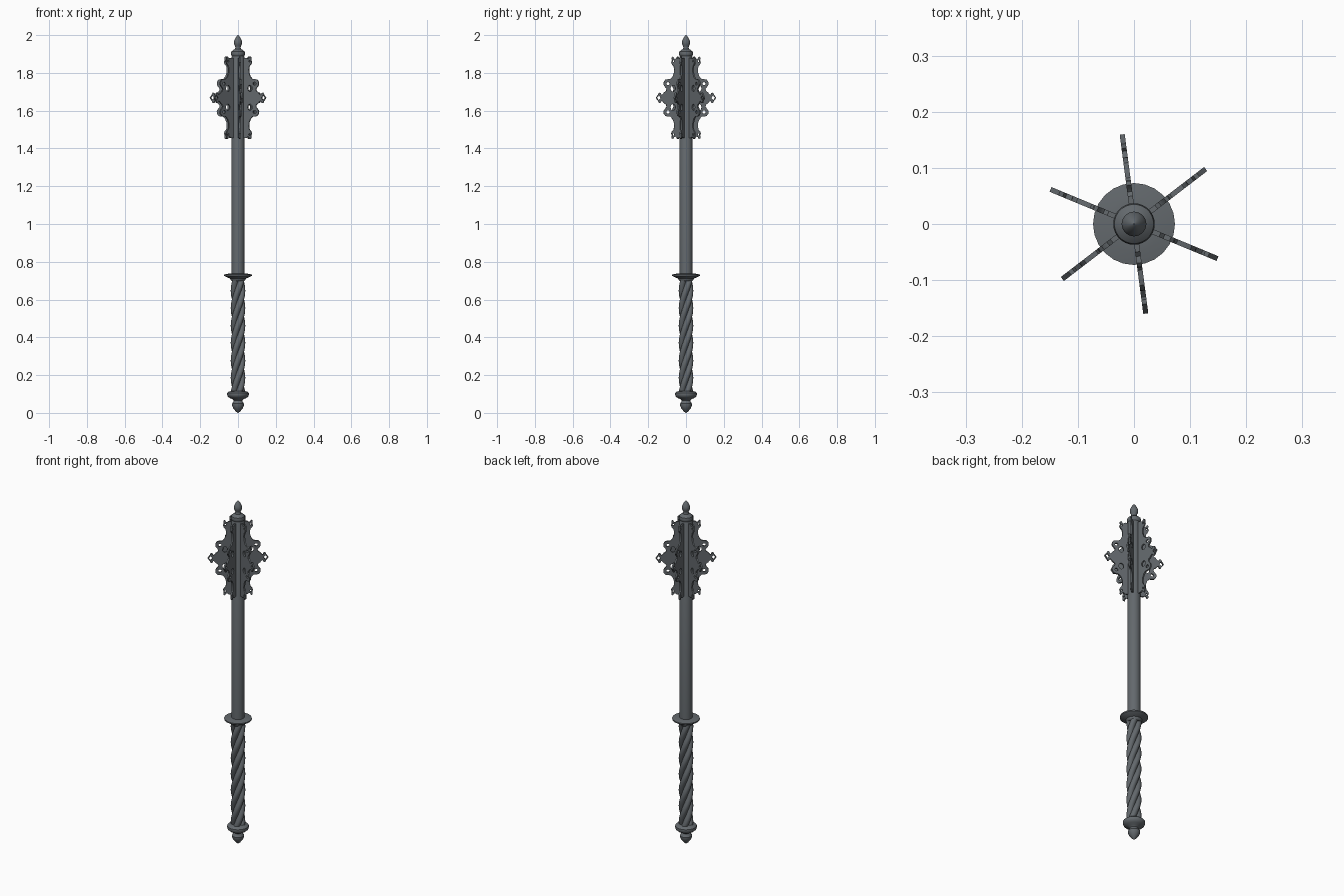
import bpy, bmesh, math
from mathutils import Matrix, Vector

if "Cube" in bpy.data.objects:
    bpy.data.objects.remove(bpy.data.objects["Cube"])

steel = bpy.data.materials.new("dark steel")
steel.diffuse_color = (0.125, 0.14, 0.152, 1)
steel.use_nodes = True
steel.node_tree.nodes["Principled BSDF"].inputs["Base Color"].default_value = steel.diffuse_color


def finish(obj, angle=35):
    obj.data.materials.clear()
    obj.data.materials.append(steel)
    bpy.ops.object.select_all(action='DESELECT')
    obj.select_set(True)
    bpy.context.view_layer.objects.active = obj
    bpy.ops.object.shade_smooth_by_angle(angle=math.radians(angle))


def grid_object(name, rings):
    """Skin a stack of closed rings and cap both ends."""
    bm = bmesh.new()
    rows = [[bm.verts.new(p) for p in ring] for ring in rings]
    n = len(rows[0])
    for a, b in zip(rows, rows[1:]):
        for i in range(n):
            j = (i + 1) % n
            bm.faces.new((a[i], a[j], b[j], b[i]))
    bm.faces.new(rows[0][::-1])
    bm.faces.new(rows[-1])
    me = bpy.data.meshes.new(name)
    bm.to_mesh(me)
    bm.free()
    obj = bpy.data.objects.new(name, me)
    bpy.context.collection.objects.link(obj)
    finish(obj)


def lathe(name, profile, n=28):
    grid_object(name, [[(r * math.cos(2 * math.pi * i / n), r * math.sin(2 * math.pi * i / n), z)
                        for i in range(n)] for r, z in profile])


# Pommel: pointed bud under a rounded collar
lathe("pommel", [(0.002, 0), (0.012, 0.008), (0.025, 0.024), (0.032, 0.040), (0.032, 0.049),
                 (0.025, 0.058), (0.022, 0.066), (0.030, 0.073), (0.045, 0.079), (0.055, 0.088),
                 (0.058, 0.097), (0.057, 0.106), (0.050, 0.112), (0.034, 0.116)])

# Grip: four twisted strands
STRANDS, PITCH, N = 4, 0.37, 48
rings = []
for k in range(101):
    z = 0.105 + 0.6 * k / 100
    twist = 2 * math.pi * z / PITCH
    ring = []
    for i in range(N):
        a = 2 * math.pi * i / N
        r = 0.024 + 0.0145 * abs(math.cos(STRANDS * a / 2)) ** 0.8
        ring.append((r * math.cos(a + twist), r * math.sin(a + twist), z))
    rings.append(ring)
grid_object("twisted_grip", rings)

# Hand guard disc, shaft and top finial
lathe("guard", [(0.034, 0.698), (0.040, 0.704), (0.042, 0.712), (0.062, 0.719), (0.073, 0.726),
                (0.073, 0.733), (0.050, 0.737), (0.034, 0.738)], 24)
lathe("shaft", [(0.034, 0.70), (0.034, 1.885), (0.030, 1.892)])
lathe("finial", [(0.030, 1.886), (0.036, 1.894), (0.037, 1.903), (0.035, 1.913), (0.026, 1.921),
                 (0.017, 1.926), (0.014, 1.934), (0.016, 1.942), (0.021, 1.952), (0.022, 1.963),
                 (0.019, 1.974), (0.012, 1.987), (0.005, 1.997), (0.001, 2.0)])

# Flange outline (radius, height from the middle), upper half mirrored down
HALF = [(0.020, 0.212), (0.050, 0.212), (0.058, 0.205), (0.064, 0.209), (0.070, 0.219),
        (0.077, 0.213), (0.075, 0.200), (0.079, 0.188), (0.074, 0.176), (0.066, 0.168),
        (0.063, 0.150), (0.065, 0.130), (0.072, 0.112), (0.083, 0.100), (0.096, 0.099),
        (0.110, 0.096), (0.119, 0.084), (0.120, 0.070), (0.112, 0.058), (0.104, 0.048),
        (0.106, 0.036), (0.116, 0.030), (0.124, 0.020), (0.131, 0.015), (0.136, 0.026),
        (0.144, 0.027), (0.149, 0.017)]
outline = HALF + [(0.161, 0)] + [(r, -z) for r, z in reversed(HALF)]


def hole(r, z, a, b, n=12):
    return [(r + a * math.cos(2 * math.pi * i / n), z + b * math.sin(2 * math.pi * i / n))
            for i in range(n)]


holes = [hole(0.145, 0, 0.010, 0.013, 4)]
for s in (1, -1):
    holes += [hole(0.070, s * 0.050, 0.013, 0.017), hole(0.096, s * 0.075, 0.009, 0.008),
              hole(0.067, s * 0.194, 0.004, 0.006, 8)]

# Six pierced flanges around the head
for k in range(6):
    cu = bpy.data.curves.new("flange", 'CURVE')
    cu.dimensions = '2D'
    cu.fill_mode = 'BOTH'
    cu.extrude = 0.0045
    for pts in [outline] + holes:
        sp = cu.splines.new('POLY')
        sp.points.add(len(pts) - 1)
        for p, (r, z) in zip(sp.points, pts):
            p.co = (r, z, 0, 1)
        sp.use_cyclic_u = True
    obj = bpy.data.objects.new("flange_%d" % (k + 1), cu)
    bpy.context.collection.objects.link(obj)
    obj.matrix_world = (Matrix.Translation(Vector((0, 0, 1.668)))
                        @ Matrix.Rotation(math.radians(37.5 + 60 * k), 4, 'Z')
                        @ Matrix.Rotation(math.radians(90), 4, 'X'))
    bpy.ops.object.select_all(action='DESELECT')
    obj.select_set(True)
    bpy.context.view_layer.objects.active = obj
    bpy.ops.object.convert(target='MESH')
    finish(bpy.context.view_layer.objects.active)
